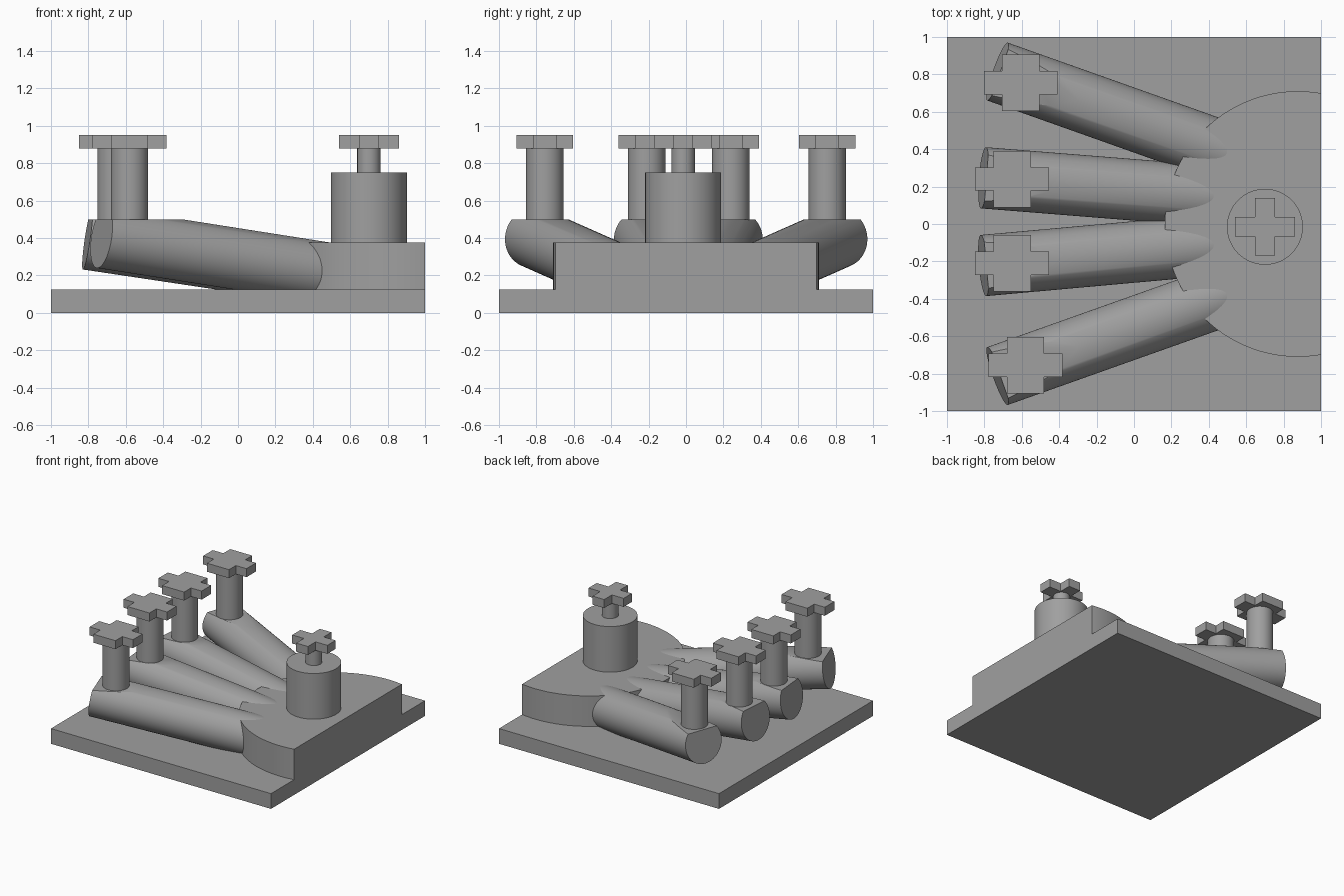
import bpy, bmesh, math
from mathutils import Vector

if "Cube" in bpy.data.objects:
    bpy.data.objects.remove(bpy.data.objects["Cube"])

grey = bpy.data.materials.new("plain grey")
grey.diffuse_color = (0.35, 0.35, 0.35, 1)
grey.use_nodes = True
grey.node_tree.nodes["Principled BSDF"].inputs["Base Color"].default_value = grey.diffuse_color


def finish(bm, name):
    bmesh.ops.recalc_face_normals(bm, faces=bm.faces)
    mesh = bpy.data.meshes.new(name)
    bm.to_mesh(mesh)
    bm.free()
    mesh.materials.append(grey)
    ob = bpy.data.objects.new(name, mesh)
    bpy.context.collection.objects.link(ob)
    return ob


def rod(name, start, end, radius, segments=64, cut=None):
    """Solid cylinder between two points, optionally trimmed by a plane."""
    start, end = Vector(start), Vector(end)
    axis = end - start
    bm = bmesh.new()
    bmesh.ops.create_cone(bm, cap_ends=True, segments=segments, radius1=radius,
                          radius2=radius, depth=axis.length)
    bm.transform(axis.to_track_quat('Z', 'Y').to_matrix().to_4x4())
    bmesh.ops.translate(bm, verts=bm.verts, vec=(start + end) / 2)
    if cut:
        point, normal = cut
        res = bmesh.ops.bisect_plane(bm, geom=bm.verts[:] + bm.edges[:] + bm.faces[:],
                                     plane_co=point, plane_no=normal, clear_outer=True)
        rim = [e for e in res["geom_cut"] if isinstance(e, bmesh.types.BMEdge)]
        rim = [e for e in rim if e.is_boundary]
        bmesh.ops.holes_fill(bm, edges=rim, sides=0)
    return finish(bm, name)


def extrude_outline(name, points, z0, z1):
    bm = bmesh.new()
    face = bm.faces.new([bm.verts.new((x, y, z0)) for x, y in points])
    res = bmesh.ops.extrude_face_region(bm, geom=[face])
    top = [v for v in res["geom"] if isinstance(v, bmesh.types.BMVert)]
    bmesh.ops.translate(bm, verts=top, vec=(0, 0, z1 - z0))
    return finish(bm, name)


def cross(name, cx, cy, hx, hy, ax, ay):
    """Plus-shaped handle: half sizes hx, hy and half arm widths ax, ay."""
    corner = [(hx, ay), (ax, ay), (ax, hy)]
    pts = []
    for sx, sy in ((1, 1), (-1, 1), (-1, -1), (1, -1)):
        part = [(cx + sx * x, cy + sy * y) for x, y in corner]
        pts += part if sx * sy > 0 else part[::-1]
    return extrude_outline(name, pts, 0.88, 0.95)


# Square base plate
extrude_outline("base_plate", [(-1, -1), (1, -1), (1, 1), (-1, 1)], 0, 0.125)

# Round hub, trimmed flush with the plate edge
rod("hub", (0.875, 0, 0.12), (0.875, 0, 0.375), 0.71, 128, ((1, 0, 0), (1, 0, 0)))

# Main column with stem and handle
rod("main_column", (0.7, -0.015, 0.36), (0.7, -0.015, 0.75), 0.203)
rod("main_stem", (0.7, -0.015, 0.74), (0.7, -0.015, 0.885), 0.0625)
cross("main_handle", 0.7, -0.015, 0.16, 0.153, 0.053, 0.053)

# Four sloping pipes: end x, y, z, sideways slope, fall, post x, post y
pipes = [
    (-0.73, 0.815, 0.402, -0.355, 0.157, -0.605, 0.755),
    (-0.805, 0.247, 0.394, -0.08, 0.150, -0.652, 0.24),
    (-0.805, -0.222, 0.394, 0.09, 0.150, -0.652, -0.21),
    (-0.73, -0.813, 0.402, 0.355, 0.157, -0.58, -0.755),
]
for i, (x, y, z, side, fall, px, py) in enumerate(pipes, 1):
    run = 0.55 - x
    rod(f"pipe_{i}", (x, y, z), (0.55, y + side * run, z - fall * run), 0.164,
        64, ((0, 0, 0.5), (0, 0, 1)))
    rod(f"valve_post_{i}", (px, py, 0.45), (px, py, 0.885), 0.1)
    cross(f"valve_handle_{i}", px, py, 0.197, 0.151, 0.1, 0.062)

# Smooth the round sides, keep the rims sharp
for ob in bpy.context.collection.objects:
    ob.select_set(True)
    bpy.context.view_layer.objects.active = ob
bpy.ops.object.shade_smooth_by_angle(angle=math.radians(30))
